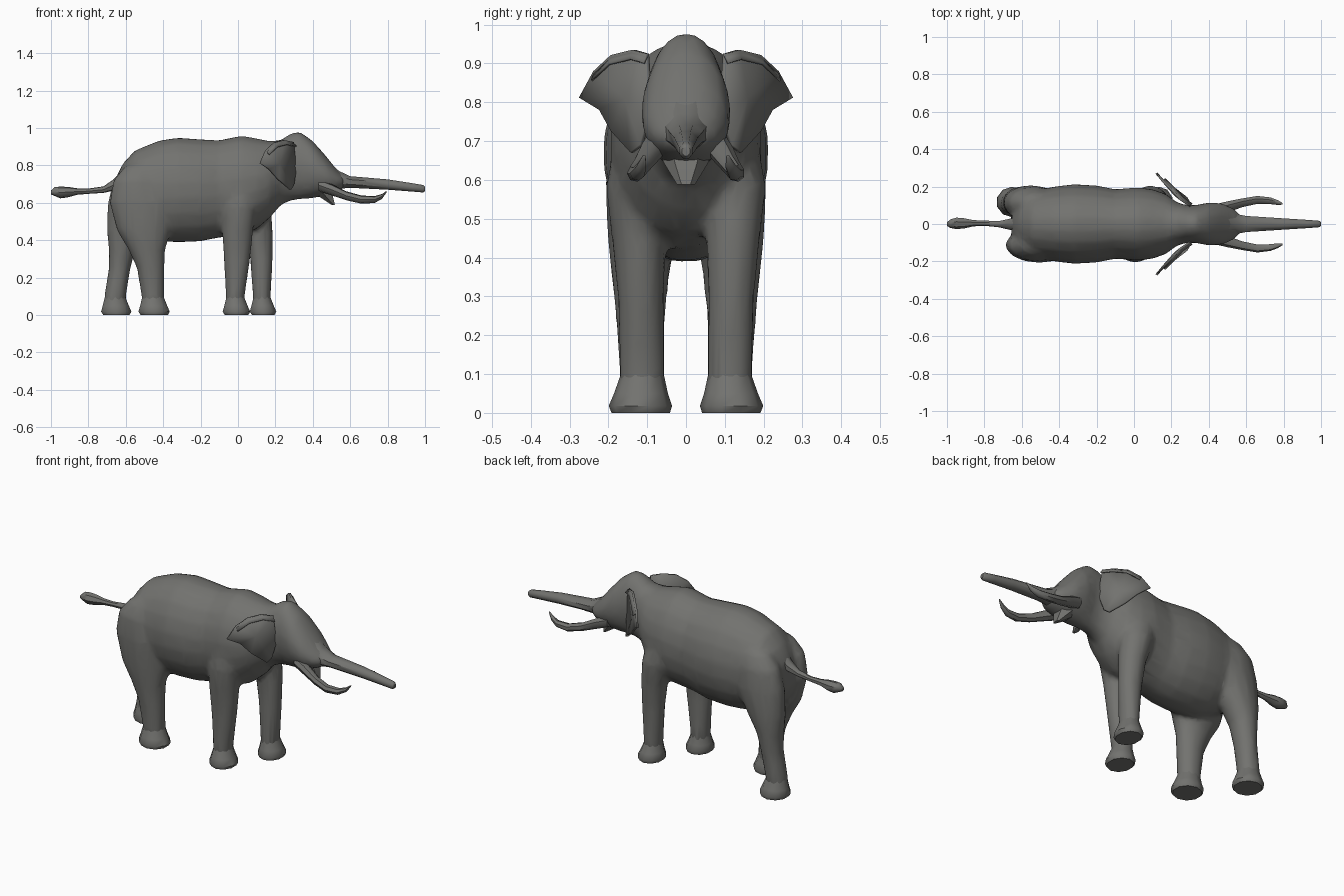
import bpy, bmesh
from math import cos, sin, pi, radians
from mathutils import Vector

cube = bpy.data.objects.get("Cube")
if cube:
    bpy.data.objects.remove(cube)

hide = bpy.data.materials.new("warm_grey_hide")
hide.use_nodes = True
colour = (0.17, 0.17, 0.16, 1)
hide.diffuse_color = colour
for node in hide.node_tree.nodes:
    if node.type == 'BSDF_PRINCIPLED':
        node.inputs["Base Color"].default_value = colour
        node.inputs["Roughness"].default_value = 0.9


def ring(centre, u, v, sides):
    """Polygon whose flats touch the given half axes."""
    grow = 1 / cos(pi / sides)
    c, u, v = Vector(centre), Vector(u) * grow, Vector(v) * grow
    return [c + u * cos(2 * pi * (i + .5) / sides) + v * sin(2 * pi * (i + .5) / sides)
            for i in range(sides)]


def loft(bm, rings):
    """Skin a list of equal rings and cap both ends."""
    loops = [[bm.verts.new(p) for p in r] for r in rings]
    n = len(loops[0])
    for a, b in zip(loops, loops[1:]):
        for i in range(n):
            j = (i + 1) % n
            bm.faces.new((a[i], a[j], b[j], b[i]))
    bm.faces.new(loops[0][::-1])
    bm.faces.new(loops[-1])


def finish(bm, name, angle=40):
    bmesh.ops.recalc_face_normals(bm, faces=bm.faces)
    mesh = bpy.data.meshes.new(name)
    bm.to_mesh(mesh)
    bm.free()
    mesh.materials.append(hide)
    ob = bpy.data.objects.new(name, mesh)
    bpy.context.collection.objects.link(ob)
    bpy.ops.object.select_all(action='DESELECT')
    ob.select_set(True)
    bpy.context.view_layer.objects.active = ob
    bpy.ops.object.shade_smooth_by_angle(angle=radians(angle))
    return ob


def lengthwise(stations, sides):
    """Rings across x from (x, bottom, top, half width)."""
    return [ring((x, 0, (lo + hi) / 2), (0, w, 0), (0, 0, (hi - lo) / 2), sides)
            for x, lo, hi, w in stations]


def upright(stations, side, sides):
    """Rings across z from (z, back, front, inner, outer)."""
    return [ring(((b + f) / 2, side * (i + o) / 2, z), ((f - b) / 2, 0, 0),
                 (0, (o - i) / 2, 0), sides) for z, b, f, i, o in stations]


def tube(path, sides):
    """Rings along a path of (x, y, z, radius)."""
    return [ring((x, y, z), (0, r, 0), (0, 0, r), sides) for x, y, z, r in path]


# Torso and head, rump to brow
bm = bmesh.new()
loft(bm, lengthwise([
    (-.655, .56, .73, .06), (-.615, .48, .81, .125), (-.55, .44, .88, .175),
    (-.42, .395, .932, .2), (-.32, .39, .947, .212), (-.2, .395, .938, .205),
    (-.1, .415, .933, .185), (.02, .43, .958, .195), (.1, .46, .943, .185),
    (.17, .52, .928, .16), (.23, .59, .935, .115), (.28, .612, .97, .1),
    (.33, .62, .98, .1), (.4, .625, .93, .115), (.47, .637, .85, .11),
    (.53, .66, .775, .085), (.57, .68, .745, .05)], 20))

# Legs with thighs and shoulders blended into the torso
fore_y = [(.055, .17), (.055, .17), (.058, .175), (.052, .19), (.045, .205), (.06, .18)]
fore_z = [.04, .1, .3, .45, .58, .72]
hind_y = [(.055, .17), (.055, .17), (.055, .18), (.045, .19), (.03, .2),
          (.02, .205), (.03, .195), (.05, .16)]
hind_z = [.04, .1, .25, .35, .45, .6, .72, .8]
legs = [
    ("right_fore", -1, fore_z, fore_y, [(-.065, .035), (-.065, .035), (-.075, .065),
                                        (-.085, .08), (-.085, .1), (-.06, .1)]),
    ("left_fore", 1, fore_z, fore_y, [(.08, .175), (.08, .175), (.065, .185),
                                      (.045, .185), (0, .175), (-.04, .13)]),
    ("right_hind", -1, hind_z, hind_y, [(-.515, -.395), (-.515, -.395), (-.54, -.395),
                                        (-.585, -.39), (-.645, -.36), (-.685, -.33),
                                        (-.665, -.38), (-.6, -.42)]),
    ("left_hind", 1, hind_z, hind_y, [(-.715, -.6), (-.715, -.6), (-.69, -.575),
                                      (-.69, -.55), (-.7, -.49), (-.695, -.4),
                                      (-.665, -.4), (-.6, -.42)])]
for name, side, zs, ys, xs in legs:
    loft(bm, upright([(z, *x, *y) for z, x, y in zip(zs, xs, ys)], side, 14))
body = finish(bm, "body_and_legs")
remesh = body.modifiers.new("merge", 'REMESH')
remesh.mode = 'VOXEL'
remesh.voxel_size = .012
remesh.use_smooth_shade = True
smooth = body.modifiers.new("soften", 'SMOOTH')
smooth.factor = .5
smooth.iterations = 12
reduce = body.modifiers.new("simplify", 'DECIMATE')
reduce.ratio = .12

# Flared feet
for name, side, zs, ys, xs in legs:
    b, f = xs[0]
    bm = bmesh.new()
    loft(bm, upright([(0, b - .005, f + .02, .045, .188), (.018, b - .017, f + .03, .04, .195),
                      (.05, b - .008, f + .016, .05, .182), (.1, b + .004, f - .004, .06, .165)],
                     side, 10))
    finish(bm, name + "_foot", 50)

# Trunk held straight out
bm = bmesh.new()
loft(bm, lengthwise([(.47, .67, .835, .07), (.54, .675, .77, .055), (.6, .68, .742, .043),
                     (.8, .67, .725, .03), (.93, .66, .705, .022), (.99, .655, .695, .017),
                     (1, .662, .686, .01)], 8))
finish(bm, "trunk", 50)

# Pointed lower jaw
bm = bmesh.new()
loft(bm, [ring(c, (l, 0, 0), (0, w, 0), 6) for c, l, w in
          [((.42, 0, .68), .07, .06), ((.46, 0, .645), .045, .05), ((.51, 0, .588), .008, .02)]])
finish(bm, "lower_jaw", 30)

# Tail with tuft
bm = bmesh.new()
loft(bm, tube([(-.61, 0, .745, .035), (-.665, 0, .695, .028), (-.72, 0, .67, .016),
               (-.8, .005, .662, .013), (-.86, .005, .66, .016), (-.91, .005, .657, .026),
               (-.95, .005, .655, .029), (-.98, .003, .66, .022), (-1, 0, .655, .01)], 7))
finish(bm, "tail", 50)

# Tusks and ears, one per side
tusk = [(.43, .075, .695, .03), (.5, .093, .67, .028), (.58, .115, .637, .022),
        (.66, .13, .617, .02), (.73, .125, .617, .017), (.77, .115, .634, .012),
        (.795, .108, .66, .004)]
ear = [(.295, .1, .925), (.245, .135, .935), (.195, .19, .922), (.15, .235, .88),
       (.12, .272, .812), (.165, .22, .78), (.215, .19, .725), (.28, .14, .67),
       (.295, .115, .69), (.31, .09, .78)]
for word, side in (("right", -1), ("left", 1)):
    bm = bmesh.new()
    loft(bm, tube([(x, side * y, z, r) for x, y, z, r in tusk], 7))
    finish(bm, word + "_tusk", 50)

    bm = bmesh.new()
    rim = [bm.verts.new((x, side * y, z)) for x, y, z in ear]
    hub = bm.verts.new((.22, side * .155, .81))
    for a, b in zip(rim, rim[1:] + rim[:1]):
        bm.faces.new((a, b, hub))
    flap = finish(bm, word + "_ear", 50)
    thick = flap.modifiers.new("thickness", 'SOLIDIFY')
    thick.thickness = .012
    thick.offset = 0

    # Folded lip along the top edge of the ear
    bm = bmesh.new()
    top = [bm.verts.new((x, side * y, z)) for x, y, z in ear[:4]]
    lip = [bm.verts.new((x + .018, side * (y + .01), z - .022)) for x, y, z in ear[:4]]
    for i in range(3):
        bm.faces.new((top[i], top[i + 1], lip[i + 1], lip[i]))
    fold = finish(bm, word + "_ear_fold", 50)
    fold.modifiers.new("thickness", 'SOLIDIFY').thickness = .006
